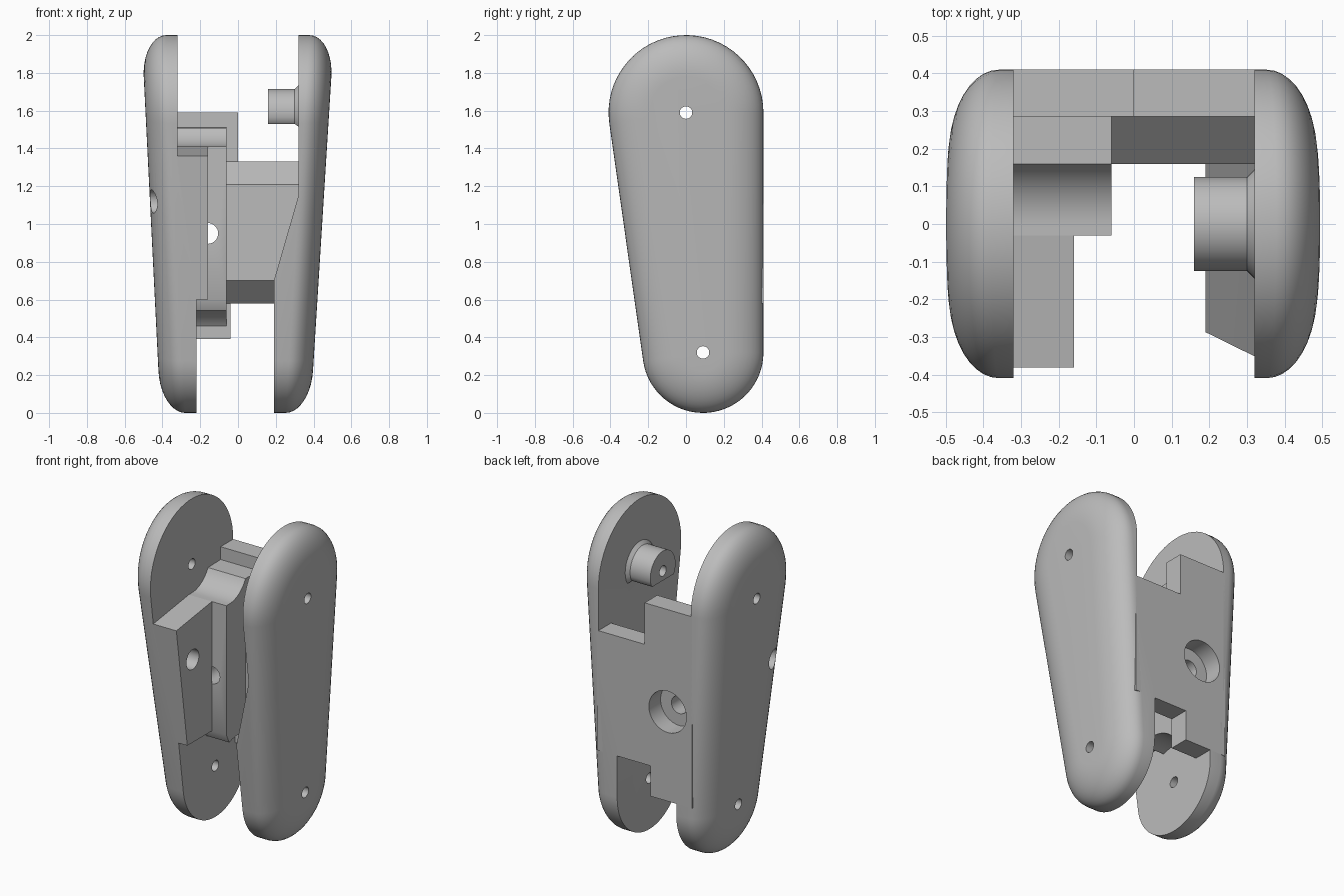
import bpy, bmesh, math
from mathutils import Vector

cube = bpy.data.objects.get("Cube")
if cube:
    bpy.data.objects.remove(cube)

grey = bpy.data.materials.new("light_grey")
grey.use_nodes = True
COL = (0.5, 0.5, 0.5, 1)
grey.diffuse_color = COL
grey.node_tree.nodes["Principled BSDF"].inputs["Base Color"].default_value = COL

TOP, LOW = (0, 1.59), (0.09, 0.32)      # pivot centres in (y, z)


def loft(name, rings):
    """Closed solid through rings of equal point count."""
    bm = bmesh.new()
    vs = [[bm.verts.new(p) for p in ring] for ring in rings]
    n = len(vs[0])
    for a, b in zip(vs, vs[1:]):
        for i in range(n):
            j = (i + 1) % n
            bm.faces.new((a[i], a[j], b[j], b[i]))
    bm.faces.new(vs[0][::-1])
    bm.faces.new(vs[-1])
    bmesh.ops.recalc_face_normals(bm, faces=bm.faces)
    me = bpy.data.meshes.new(name)
    bm.to_mesh(me)
    bm.free()
    me.materials.append(grey)
    ob = bpy.data.objects.new(name, me)
    bpy.context.collection.objects.link(ob)
    return ob


def prism(name, pts, a, b, axis="x"):
    """Extrude a profile: (y, z) along x, or (x, z) along y."""
    def put(p, d):
        return (d, p[0], p[1]) if axis == "x" else (p[0], d, p[1])
    return loft(name, [[put(p, d) for p in pts] for d in (a, b)])


def arc(c, r, a0, a1, n=24):
    return [(c[0] + r * math.cos(math.radians(a0 + (a1 - a0) * i / n)),
             c[1] + r * math.sin(math.radians(a0 + (a1 - a0) * i / n))) for i in range(n + 1)]


def circle(c, r):
    return arc(c, r, 0, 360, 32)[:-1]


def rect(a0, b0, a1, b1):
    return [(a0, b0), (a1, b0), (a1, b1), (a0, b1)]


def plate(name, side, inner, base, slope):
    """Teardrop plate with tapered, rounded outer face."""
    def outline(inset):
        return arc(TOP, 0.41 - inset, 0, 188.1, 32) + arc(LOW, 0.32 - inset, 188.1, 360, 32)
    rings = [[(side * inner, y, z) for y, z in outline(0)]]
    for k in range(11):
        t = math.radians(9 * k)
        drop = 0.13 * (1 - math.sin(t))
        rings.append([(side * (base + slope * z - drop), y, z)
                      for y, z in outline(0.22 * (1 - math.cos(t)))])
    return loft(name, rings)


# Side plates
left_plate = plate("left_plate", 1, 0.19, 0.383, 0.0625)
right_plate = plate("right_plate", -1, 0.16, 0.41, 0.05)

# Pivot peg with a flat underside and flared base
peg = loft("pivot_peg", [[(x, y, max(z, flat)) for y, z in circle(TOP, r)]
           for x, r, flat in ((0.16, 0.125, 1.53), (0.3, 0.125, 1.53),
                              (0.32, 0.145, 1.515), (0.34, 0.145, 1.515))])

# Middle block with concave seats around both pivots
seat_top = arc(TOP, 0.18, 270, 332.7, 12)
seat_low = arc(LOW, 0.24, 17, 112, 16)
middle = prism("middle_block", [(-0.03, 1.41)] + seat_top +
               [(0.285, 1.51), (0.285, 0.39)] + seat_low[2:] + [(-0.03, 0.6)], -0.33, -0.06)

# Back wall: tall half, and a low half with chamfered edges
tall_wall = prism("tall_back_wall", [(-0.33, 0.39), (-0.04, 0.39), (-0.04, 0.58),
                                     (0, 0.58), (0, 1.59), (-0.33, 1.59)], 0.285, 0.41, "y")
low_wall = prism("low_back_wall", [(0.16, 0.7), (0.16, 1.21), (0.285, 1.33),
                                   (0.41, 1.33), (0.41, 0.58), (0.285, 0.58)], -0.06, 0.33)
low_wall_cut = prism("low_wall_trim", rect(-0.2, 0.3, 0, 1.6), 0.285, 0.6, "y")

# Cutters
cut_step = prism("cut_step", [(-0.6, 1.33), (-0.03, 1.41), (-0.03, 0.6), (0.6, 0.6),
                              (0.6, 2.2), (-0.6, 2.2)], -0.32, 0.1)
cut_low = prism("cut_low", rect(-0.6, -0.2, 0.6, 0.6), -0.22, 0.1)
cut_ramp = prism("cut_ramp", [(0.19, 0.7), (0.32, 1.15), (0.32, 2.2), (0, 2.2), (0, 0.7)],
                 -0.6, 0.6, "y")
pin_top = prism("pin_top", circle(TOP, 0.033), -0.8, 0.8)
pin_low = prism("pin_low", circle(LOW, 0.033), -0.8, 0.8)
side_hole = prism("side_hole", circle((-0.22, 1.12), 0.062), -0.8, -0.05)
bolt_hole = prism("bolt_hole", circle((-0.16, 0.95), 0.055), -0.03 - 0.01, 0.6, "y")
bolt_head = prism("bolt_head", circle((-0.16, 0.95), 0.13), 0.295, 0.6, "y")

jobs = {
    left_plate: [cut_ramp, pin_top, pin_low],
    right_plate: [cut_step, cut_low, pin_top, pin_low, side_hole],
    peg: [pin_top],
    middle: [bolt_hole],
    tall_wall: [bolt_hole, bolt_head],
    low_wall: [low_wall_cut],
}
for ob, cutters in jobs.items():
    bpy.ops.object.select_all(action="DESELECT")
    ob.select_set(True)
    bpy.context.view_layer.objects.active = ob
    for c in cutters:
        m = ob.modifiers.new(c.name, "BOOLEAN")
        m.operation, m.solver, m.object = "DIFFERENCE", "EXACT", c
        bpy.ops.object.modifier_apply(modifier=m.name)
    bpy.ops.object.shade_smooth_by_angle(angle=math.radians(30))

for c in {c for cs in jobs.values() for c in cs}:
    bpy.data.objects.remove(c)
